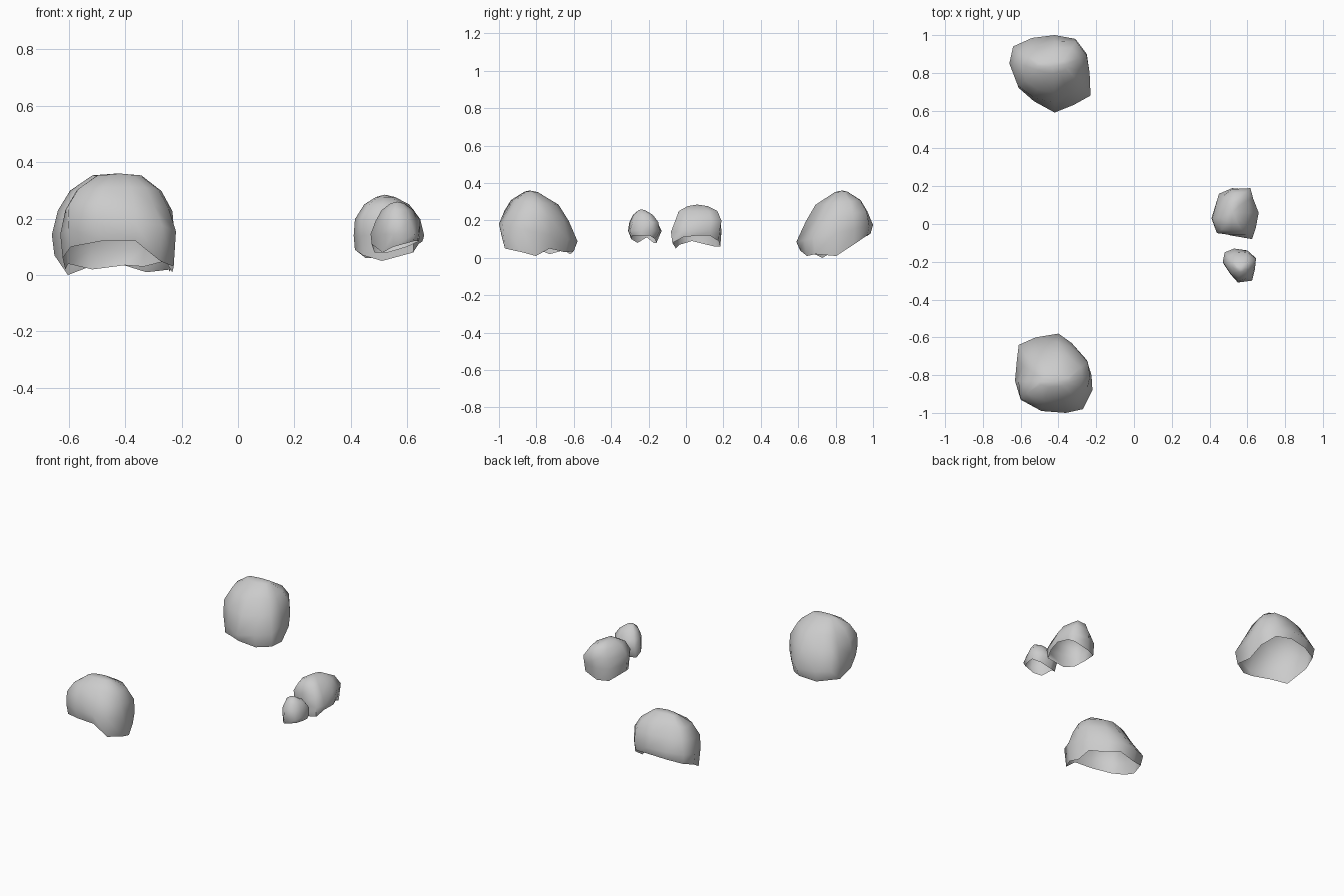
import bpy, bmesh, math

# (height fraction from belly to apex, x width fraction, y width fraction)
LARGE = ((0.40, 0.92, 0.80), (0.72, 0.73, 0.59), (0.97, 0.38, 0.16))
MEDIUM = ((0.40, 0.90, 0.96), (0.76, 0.62, 0.80), (0.94, 0.27, 0.42))
SMALL = ((0.40, 0.90, 0.85), (0.74, 0.65, 0.58), (0.95, 0.28, 0.20))
SKEW = 0.13  # shoulders are fuller along one diagonal, thinner along the other


def rock(name, apex, belly, tilt, levels, rim_scale, outline):
    """Open-bottomed rock shell: outline points are (x, y, rim height)."""
    ax, ay, az = apex
    bm = bmesh.new()
    rings = [[], []] + [[] for _ in levels]
    for x, y, rim in outline:
        dx, dy = x - ax, y - ay
        wide = max(belly + tilt * dy, rim + 0.02)
        bulge = 1 + SKEW * math.sin(2 * math.atan2(dy, dx))
        rings[0].append(bm.verts.new((ax + dx * 0.96, ay + dy * rim_scale, rim)))
        rings[1].append(bm.verts.new((x, y, wide)))
        for ring, (t, sx, sy) in zip(rings[2:], levels):
            ring.append(bm.verts.new((ax + dx * sx * bulge, ay + dy * sy * bulge,
                                      wide + t * (az - wide))))
    n = len(outline)
    for low, high in zip(rings, rings[1:]):
        for i in range(n):
            j = (i + 1) % n
            bm.faces.new((low[i], low[j], high[j], high[i]))
    peak = bm.verts.new(apex)
    for i in range(n):
        bm.faces.new((rings[-1][i], rings[-1][(i + 1) % n], peak))
    # make the open shell face outward
    bmesh.ops.recalc_face_normals(bm, faces=bm.faces)
    bm.normal_update()
    if sum(f.normal.z for f in peak.link_faces) < 0:
        bmesh.ops.reverse_faces(bm, faces=bm.faces)
    mesh = bpy.data.meshes.new(name)
    bm.to_mesh(mesh)
    bm.free()
    ob = bpy.data.objects.new(name, mesh)
    bpy.context.collection.objects.link(ob)
    bpy.ops.object.select_all(action='DESELECT')
    ob.select_set(True)
    bpy.context.view_layer.objects.active = ob
    bpy.ops.object.shade_smooth_by_angle(angle=math.radians(80))
    return ob


# large rock at the front left
rock("front_large_rock", (-0.42, -0.835, 0.36), 0.145, -0.22, LARGE, 0.92, [
    (-0.61, -0.64, 0.04), (-0.52, -0.60, 0.02), (-0.40, -0.58, 0.035),
    (-0.33, -0.63, 0.03), (-0.25, -0.72, 0.05), (-0.225, -0.80, 0.01),
    (-0.22, -0.88, 0.03), (-0.27, -0.98, 0.05), (-0.36, -1.00, 0.12),
    (-0.49, -0.99, 0.12), (-0.60, -0.93, 0.10), (-0.63, -0.83, 0.06),
    (-0.62, -0.72, 0.02)])

# large rock at the back left
rock("back_large_rock", (-0.43, 0.835, 0.36), 0.14, 0.22, LARGE, 0.92, [
    (-0.42, 0.59, 0.04), (-0.32, 0.63, 0.01), (-0.23, 0.68, 0.02),
    (-0.235, 0.80, 0.01), (-0.25, 0.90, 0.07), (-0.31, 0.98, 0.12),
    (-0.42, 1.00, 0.13), (-0.54, 0.985, 0.12), (-0.64, 0.94, 0.10),
    (-0.66, 0.85, 0.07), (-0.61, 0.72, 0.00), (-0.53, 0.65, 0.03)])

# medium rock on the right
rock("medium_rock", (0.52, 0.06, 0.285), 0.14, 0.0, MEDIUM, 0.95, [
    (0.41, 0.03, 0.09), (0.44, -0.04, 0.07), (0.51, -0.06, 0.05),
    (0.625, -0.08, 0.08), (0.645, -0.02, 0.11), (0.66, 0.06, 0.12),
    (0.63, 0.13, 0.12), (0.615, 0.18, 0.09), (0.52, 0.19, 0.06),
    (0.45, 0.16, 0.06)])

# small rock on the right
rock("small_rock", (0.565, -0.24, 0.26), 0.145, 0.0, SMALL, 0.75, [
    (0.47, -0.20, 0.11), (0.51, -0.265, 0.08), (0.55, -0.31, 0.10),
    (0.625, -0.30, 0.12), (0.64, -0.24, 0.12), (0.645, -0.18, 0.12),
    (0.60, -0.14, 0.10), (0.53, -0.13, 0.08), (0.48, -0.15, 0.08)])
